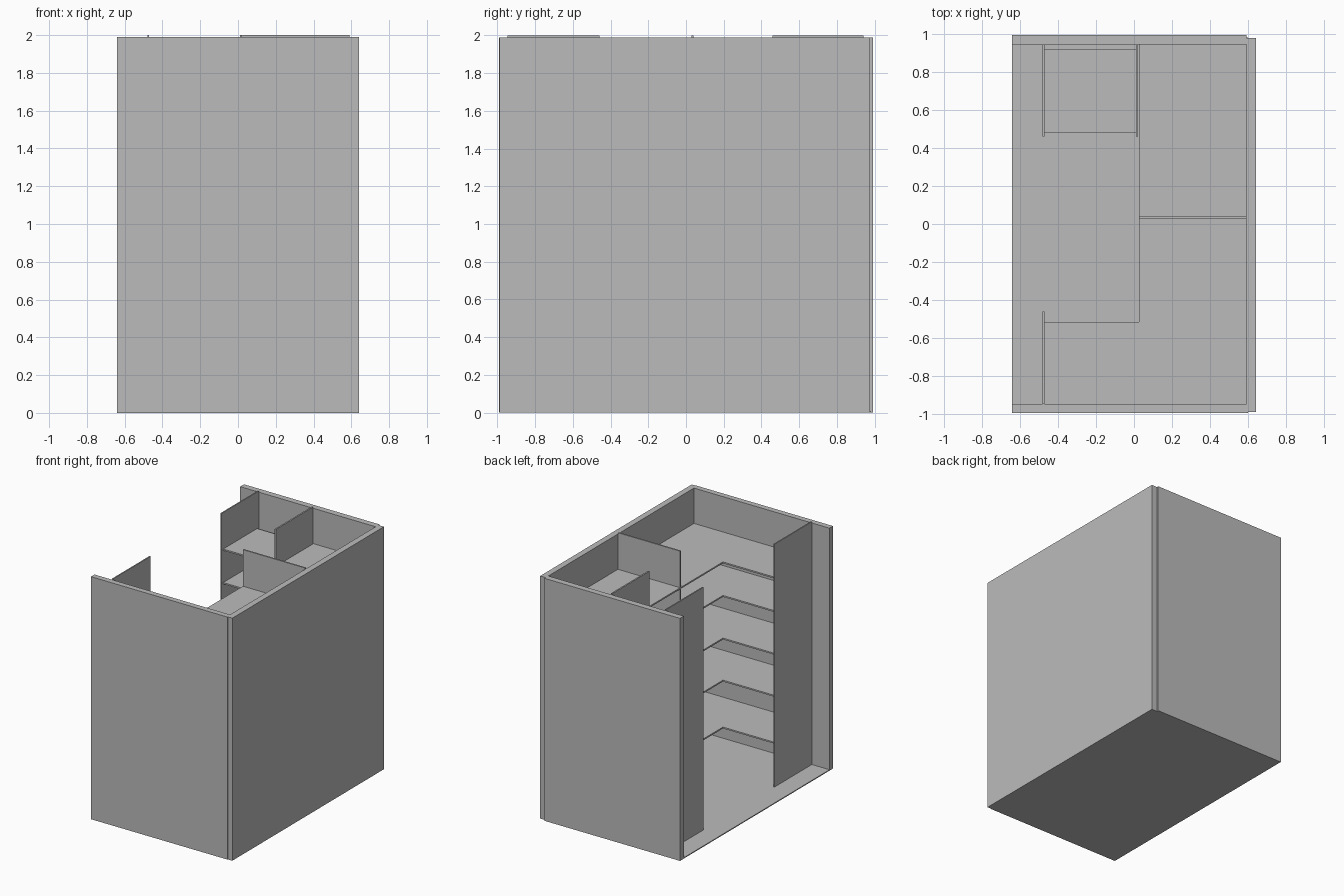
import bpy
import bmesh

# Remove the default object
if "Cube" in bpy.data.objects:
    bpy.data.objects.remove(bpy.data.objects["Cube"], do_unlink=True)

grey = bpy.data.materials.new("plain_grey")
grey.use_nodes = True
colour = (0.5, 0.5, 0.5, 1.0)
grey.diffuse_color = colour
grey.node_tree.nodes["Principled BSDF"].inputs["Base Color"].default_value = colour


def prism(name, outline, bottom, top):
    """Extrude a flat plan outline between two heights."""
    bm = bmesh.new()
    face = bm.faces.new([bm.verts.new((x, y, bottom)) for x, y in outline])
    result = bmesh.ops.extrude_face_region(bm, geom=[face])
    for item in result["geom"]:
        if isinstance(item, bmesh.types.BMVert):
            item.co.z = top
    bmesh.ops.recalc_face_normals(bm, faces=bm.faces)
    mesh = bpy.data.meshes.new(name)
    bm.to_mesh(mesh)
    bm.free()
    mesh.materials.append(grey)
    obj = bpy.data.objects.new(name, mesh)
    bpy.context.collection.objects.link(obj)
    return obj


def slab(name, x0, x1, y0, y1, z0, z1):
    return prism(name, [(x0, y0), (x1, y0), (x1, y1), (x0, y1)], z0, z1)


FLOOR = 0.008
WALL_TOP = 1.99
PANEL_TOP = 2.0
BOARD = 0.012
LEFT, INNER = -0.64, 0.59
FRONT, BACK = -0.946, 0.942

# Floor and the three walls, open on one long side
slab("floor", LEFT, 0.60, -0.985, 0.98, 0, FLOOR)
slab("front_wall", LEFT, 0.60, -0.992, FRONT, 0, WALL_TOP)
slab("back_wall", LEFT, INNER, BACK, 0.992, 0, WALL_TOP)
slab("side_wall", INNER, 0.64, -0.988, 0.977, 0, WALL_TOP)

# Upright panels
slab("front_end_panel", -0.48, -0.47, FRONT, -0.46, FLOOR, PANEL_TOP)
slab("back_end_panel", -0.48, -0.47, 0.46, BACK, FLOOR, PANEL_TOP)
slab("back_inner_panel", 0.01, 0.022, 0.46, BACK, FLOOR, PANEL_TOP)
slab("side_divider", 0.025, INNER, 0.028, 0.04, FLOOR, PANEL_TOP)

# L-shaped shelves along the front and side walls, plus the back bay shelves
corner_plan = [(-0.47, FRONT), (INNER, FRONT), (INNER, BACK),
               (0.025, BACK), (0.025, -0.515), (-0.47, -0.515)]
for i, z in enumerate((0.345, 0.73, 1.075, 1.425, 1.70), 1):
    prism(f"corner_shelf_{i}", corner_plan, z - BOARD, z)
    slab(f"back_shelf_{i}", -0.47, 0.01, 0.48, 0.92, z - BOARD, z)
